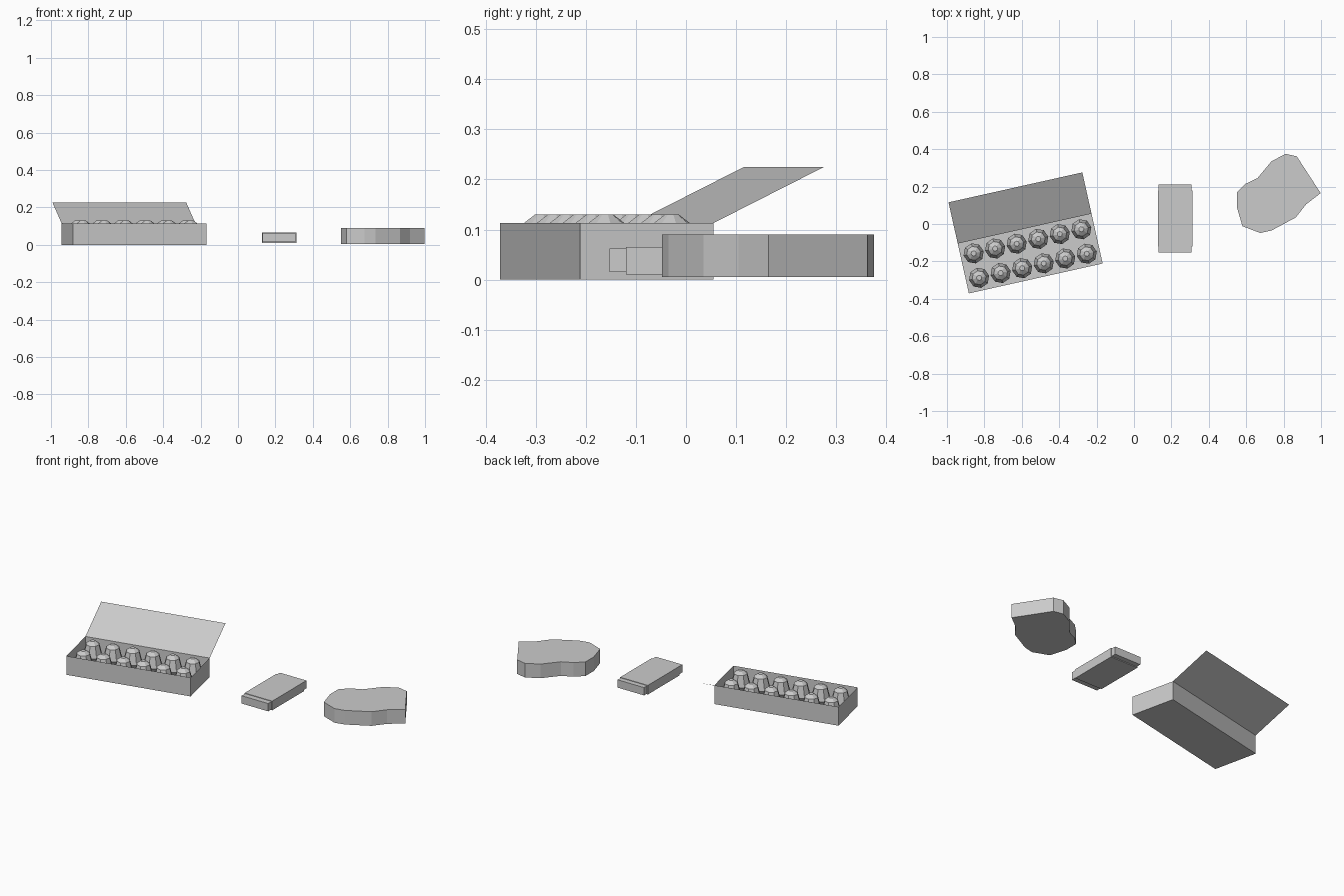
import bpy, bmesh
from math import cos, sin, pi, radians
from mathutils import Matrix

if "Cube" in bpy.data.objects:
    bpy.data.objects.remove(bpy.data.objects["Cube"])


def make(name, verts, faces, matrix=None, fix_normals=True):
    mesh = bpy.data.meshes.new(name)
    mesh.from_pydata(verts, [], faces)
    if matrix:
        mesh.transform(matrix)
    if fix_normals:
        bm = bmesh.new()
        bm.from_mesh(mesh)
        bmesh.ops.recalc_face_normals(bm, faces=bm.faces)
        bm.to_mesh(mesh)
        bm.free()
    obj = bpy.data.objects.new(name, mesh)
    bpy.context.collection.objects.link(obj)
    return obj


def prism(name, outline, z0, z1, matrix=None, top=True):
    n = len(outline)
    verts = [(x, y, z) for z in (z0, z1) for x, y in outline]
    faces = [(i, (i + 1) % n, n + (i + 1) % n, n + i) for i in range(n)]
    faces.append(tuple(reversed(range(n))))
    if top:
        faces.append(tuple(range(n, 2 * n)))
    return make(name, verts, faces, matrix)


def rect(x0, x1, y0, y1):
    return [(x0, y0), (x1, y0), (x1, y1), (x0, y1)]


def lathe(name, profile, sides, matrix):
    verts = [(r * cos(2 * pi * i / sides), r * sin(2 * pi * i / sides), z)
             for r, z in profile for i in range(sides)]
    faces = [(k * sides + i, k * sides + (i + 1) % sides,
              (k + 1) * sides + (i + 1) % sides, (k + 1) * sides + i)
             for k in range(len(profile) - 1) for i in range(sides)]
    last = (len(profile) - 1) * sides
    faces += [tuple(reversed(range(sides))), tuple(range(last, last + sides))]
    return make(name, verts, faces, matrix)


# Egg carton: open thin-walled tray with a thin raised lid
carton = Matrix.Translation((-0.555, -0.158, 0)) @ Matrix.Rotation(radians(12.6), 4, 'Z')
L, D, H = 0.3665, 0.1365, 0.113
prism("carton_tray", rect(-L, L, -D, D), 0, H, carton, top=False)
make("carton_lid",
     [(-L, D, H), (L, D, H), (L, D + 0.226, 0.225), (-L, D + 0.226, 0.225)],
     [(0, 1, 2, 3)], carton, fix_normals=False)

# Two rows of six eggs
egg = [(0.03, 0.006), (0.055, 0.045), (0.038, 0.112), (0.014, 0.13)]
for row in (-1, 1):
    for col in range(6):
        spot = Matrix.Translation(((col - 2.5) * 0.118, row * 0.067, 0))
        lathe("egg", egg, 8, carton @ spot)

# Matchbox: sleeve with the drawer showing at both ends
prism("matchbox_sleeve", rect(0.128, 0.312, -0.12, 0.18), 0.01, 0.065)
prism("matchbox_drawer", rect(0.132, 0.308, -0.153, 0.21), 0.015, 0.062)

# Bread slice
slice_outline = [(0.55, 0.17), (0.55, 0.09), (0.58, -0.012), (0.675, -0.048),
                 (0.735, -0.035), (0.865, 0.035), (0.92, 0.105), (0.998, 0.165),
                 (0.87, 0.362), (0.81, 0.375), (0.735, 0.335), (0.66, 0.245),
                 (0.597, 0.215)]
prism("bread_slice", slice_outline, 0.005, 0.09)
